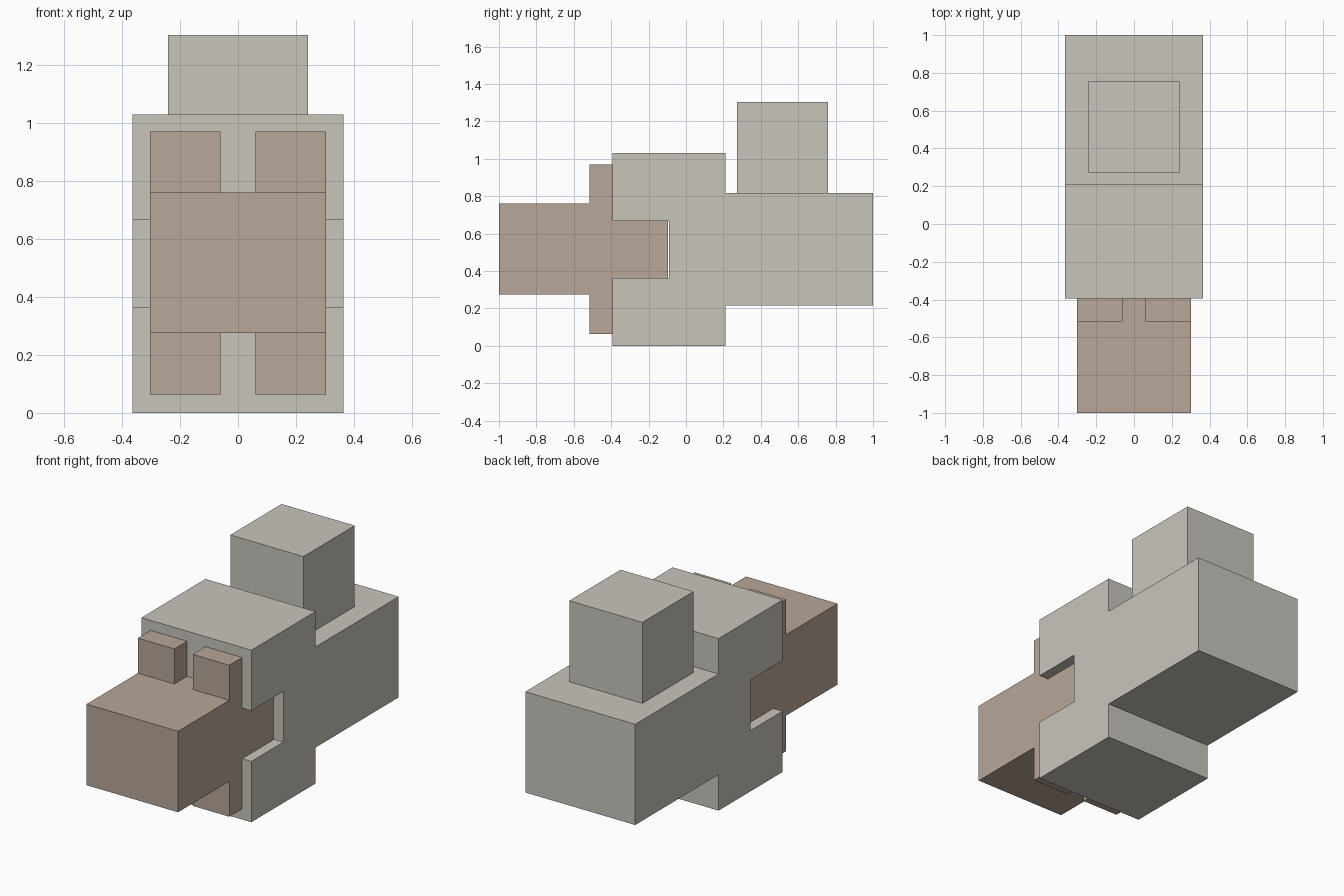
import bpy
import bmesh

cube = bpy.data.objects.get("Cube")
if cube:
    bpy.data.objects.remove(cube, do_unlink=True)


def material(name, colour):
    mat = bpy.data.materials.new(name)
    mat.use_nodes = True
    mat.diffuse_color = (*colour, 1)
    bsdf = mat.node_tree.nodes["Principled BSDF"]
    bsdf.inputs["Base Color"].default_value = (*colour, 1)
    bsdf.inputs["Roughness"].default_value = 0.9
    return mat


stone = material("pale stone grey", (0.58, 0.56, 0.50))
tan = material("dusty tan", (0.48, 0.385, 0.315))


def finish(name, bm, mat):
    bmesh.ops.recalc_face_normals(bm, faces=bm.faces)
    mesh = bpy.data.meshes.new(name)
    bm.to_mesh(mesh)
    bm.free()
    mesh.materials.append(mat)
    obj = bpy.data.objects.new(name, mesh)
    bpy.context.collection.objects.link(obj)
    return obj


def box(name, xs, ys, zs, mat):
    bm = bmesh.new()
    bmesh.ops.create_cube(bm, size=1)
    for v in bm.verts:
        v.co = [lo if c < 0 else hi for c, (lo, hi) in zip(v.co, (xs, ys, zs))]
    return finish(name, bm, mat)


def extrude_side_profile(name, points, half_width, mat):
    bm = bmesh.new()
    face = bm.faces.new([bm.verts.new((-half_width, y, z)) for y, z in points])
    new = bmesh.ops.extrude_face_region(bm, geom=[face])["geom"]
    verts = [g for g in new if isinstance(g, bmesh.types.BMVert)]
    bmesh.ops.translate(bm, verts=verts, vec=(2 * half_width, 0, 0))
    return finish(name, bm, mat)


# Body: tall front block, lower rear block, notch across the front
front, notch, step, rear = -0.394, -0.091, 0.212, 1.0
extrude_side_profile("body", [
    (front, 0), (step, 0), (step, 0.215), (rear, 0.215),
    (rear, 0.818), (step, 0.818), (step, 1.03), (front, 1.03),
    (front, 0.667), (notch, 0.667), (notch, 0.364), (front, 0.364),
], 0.364, stone)

# Block standing on the rear of the body
box("top_block", (-0.242, 0.242), (0.273, 0.758), (0.818, 1.303), stone)

# Head set back into the notch
box("head", (-0.303, 0.303), (-1.0, -0.095), (0.275, 0.76), tan)

# Four tabs above and below the head, mirrored left and right
for side, sign in (("left", 1), ("right", -1)):
    xs = sorted((sign * 0.061, sign * 0.303))
    for level, zs in (("upper", (0.70, 0.97)), ("lower", (0.063, 0.33))):
        box(f"{level}_{side}_tab", xs, (-0.515, -0.35), zs, tan)
